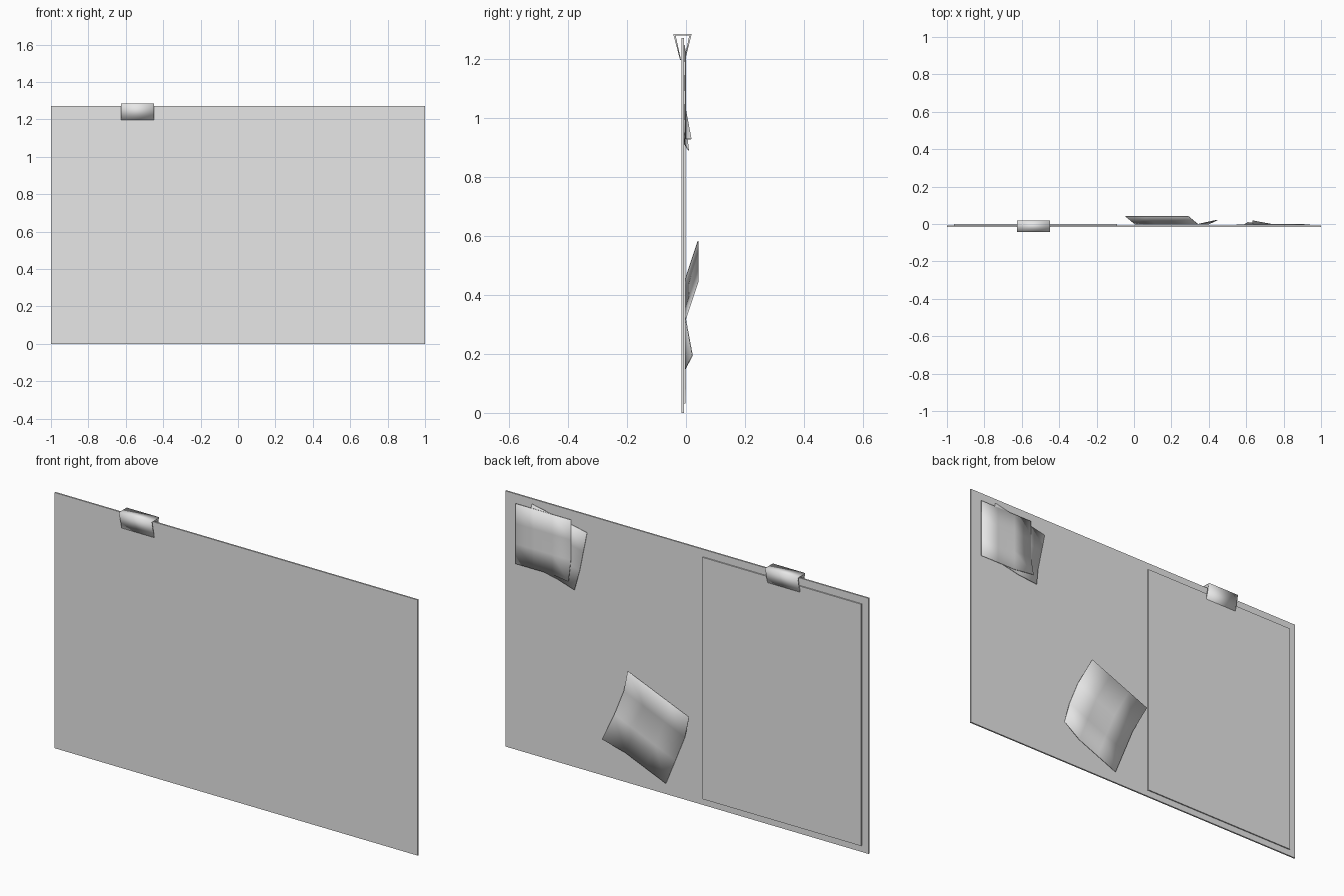
import bpy
import bmesh
from mathutils import Vector

cube = bpy.data.objects.get("Cube")
if cube:
    bpy.data.objects.remove(cube, do_unlink=True)

grey = bpy.data.materials.new("light grey")
grey.use_nodes = True
grey.diffuse_color = (0.8, 0.8, 0.8, 1)
grey.node_tree.nodes["Principled BSDF"].inputs["Base Color"].default_value = (0.8, 0.8, 0.8, 1)


def add_object(name, bm, smooth=False):
    mesh = bpy.data.meshes.new(name)
    bm.to_mesh(mesh)
    bm.free()
    mesh.materials.append(grey)
    for face in mesh.polygons:
        face.use_smooth = smooth
    obj = bpy.data.objects.new(name, mesh)
    bpy.context.collection.objects.link(obj)
    return obj


def box(name, low, high):
    low, high = Vector(low), Vector(high)
    bm = bmesh.new()
    bmesh.ops.create_cube(bm, size=1)
    for v in bm.verts:
        v.co = (low + high) / 2 + v.co * (high - low)
    return add_object(name, bm)


def note(name, corners, y, lifts, thickness=0.003, n=3):
    """Sheet on a coarse grid; corners are (x, z) clockwise seen from behind,
    lifts maps (row, column) to the height of a curled grid point."""
    a, b, c, d = [Vector(p) for p in corners]
    bm = bmesh.new()
    grid = []
    for row in range(n + 1):
        left, right = a.lerp(d, row / n), b.lerp(c, row / n)
        line = []
        for col in range(n + 1):
            p = left.lerp(right, col / n)
            line.append(bm.verts.new((p.x, y + lifts.get((row, col), 0), p.y)))
        grid.append(line)
    for r in range(n):
        for k in range(n):
            bm.faces.new((grid[r][k], grid[r + 1][k], grid[r + 1][k + 1], grid[r][k + 1]))
    obj = add_object(name, bm, smooth=True)
    solid = obj.modifiers.new("thickness", "SOLIDIFY")
    solid.thickness = thickness
    solid.offset = -1
    bpy.ops.object.select_all(action="DESELECT")
    obj.select_set(True)
    bpy.context.view_layer.objects.active = obj
    bpy.ops.object.shade_smooth_by_angle()
    return obj


# Board and the large sheet on its back
box("board", (-1, -0.015, 0), (1, -0.007, 1.272))
box("paper_sheet", (-0.963, -0.007, 0.032), (-0.09, -0.001, 1.235))

# Sticky notes
note("upper_note_under", [(0.851, 1.247), (0.548, 1.185), (0.608, 0.89), (0.911, 0.952)],
     -0.003, {(3, 3): 0.013})
note("upper_note_over", [(0.94, 1.227), (0.635, 1.227), (0.635, 0.928), (0.94, 0.928)],
     0.0, {(3, 3): 0.019})
curl = {(0, col): 0.043 for col in range(4)}
curl[(3, 0)] = 0.024
note("lower_note", [(0.292, 0.582), (-0.045, 0.443), (0.112, 0.055), (0.447, 0.195)],
     -0.001, curl)

# Clip: open tapering channel hooked over the top edge
outer = [(-0.020, 1.197), (-0.043, 1.284), (0.019, 1.284), (-0.003, 1.197)]
inner = [(-0.006, 1.197), (0.011, 1.279), (-0.035, 1.279), (-0.017, 1.197)]
bm = bmesh.new()
ends = [[bm.verts.new((x, y, z)) for y, z in outer + inner] for x in (-0.626, -0.448)]
count = len(ends[0])
for i in range(count):
    j = (i + 1) % count
    bm.faces.new((ends[0][i], ends[0][j], ends[1][j], ends[1][i]))
for end in ends:
    for i in range(3):
        bm.faces.new((end[i], end[i + 1], end[6 - i], end[7 - i]))
bmesh.ops.recalc_face_normals(bm, faces=bm.faces)
add_object("binder_clip", bm, smooth=True)
